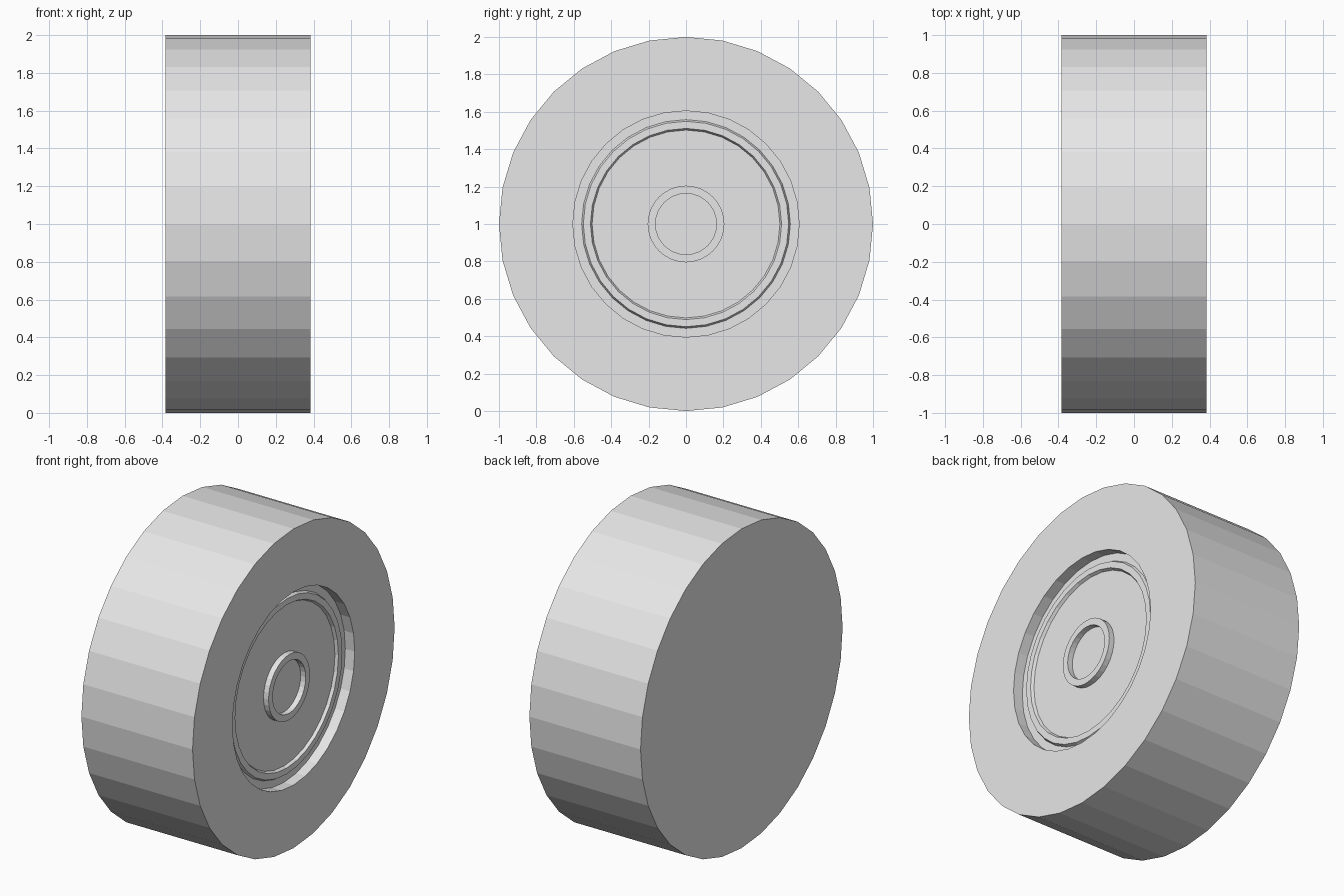
import bpy
import bmesh
from math import tau

cube = bpy.data.objects.get("Cube")
if cube:
    bpy.data.objects.remove(cube)

SEGMENTS = 32
HALF_WIDTH = 0.385
FLOOR = HALF_WIDTH - 0.065      # recessed wheel disc
RIM_R, HUB_R = 0.605, 0.205     # recess and hub radii

grey = bpy.data.materials.new("plain grey")
grey.use_nodes = True
grey.diffuse_color = (0.8, 0.8, 0.8, 1)
grey.node_tree.nodes["Principled BSDF"].inputs["Base Color"].default_value = (0.8, 0.8, 0.8, 1)


def lathe(name, profile, cap=None):
    """Turn an (x, radius) profile about the axle; cap closes its 'first' or 'last' ring."""
    bm = bmesh.new()
    verts = [bm.verts.new((x, 0, r)) for x, r in profile]
    edges = [bm.edges.new(pair) for pair in zip(verts, verts[1:])]
    bmesh.ops.spin(bm, geom=verts + edges, cent=(0, 0, 0), axis=(1, 0, 0),
                   angle=tau, steps=SEGMENTS)
    bmesh.ops.remove_doubles(bm, verts=bm.verts[:], dist=0.0005)
    if cap:
        x, r = profile[0 if cap == "first" else -1]
        ring = [e for e in bm.edges if e.is_boundary and all(
            abs(v.co.x - x) < 0.001 and abs(v.co.yz.length - r) < 0.001 for v in e.verts)]
        bmesh.ops.contextual_create(bm, geom=ring)

    # Profiles run from the back, over the rim, to the axle
    bmesh.ops.recalc_face_normals(bm, faces=bm.faces[:])
    bm.faces.ensure_lookup_table()
    outer = max(bm.faces, key=lambda f: (round(abs(f.normal.x), 2), f.calc_area()))
    wanted = -1 if cap == "first" else 1
    if outer.normal.x * wanted < 0:
        bmesh.ops.reverse_faces(bm, faces=bm.faces[:])

    mesh = bpy.data.meshes.new(name)
    bm.to_mesh(mesh)
    bm.free()
    mesh.materials.append(grey)
    obj = bpy.data.objects.new(name, mesh)
    obj.location.z = 1
    bpy.context.collection.objects.link(obj)
    return obj


# Tyre: closed flat back, tread, side wall and recess wall
lathe("tyre", [(-HALF_WIDTH, 1), (HALF_WIDTH, 1),
               (HALF_WIDTH, RIM_R), (FLOOR, RIM_R)], cap="first")

# Wheel disc with a low raised ring
RIDGE = FLOOR + 0.018
lathe("wheel_disc", [(FLOOR, RIM_R), (FLOOR, 0.558), (RIDGE, 0.549),
                     (RIDGE, 0.511), (FLOOR, 0.502), (FLOOR, HUB_R)])

# Hub: short raised collar with a sunken centre
COLLAR = FLOOR + 0.035
lathe("hub", [(FLOOR, HUB_R), (COLLAR, HUB_R),
              (COLLAR, 0.163), (FLOOR, 0.163)], cap="last")
